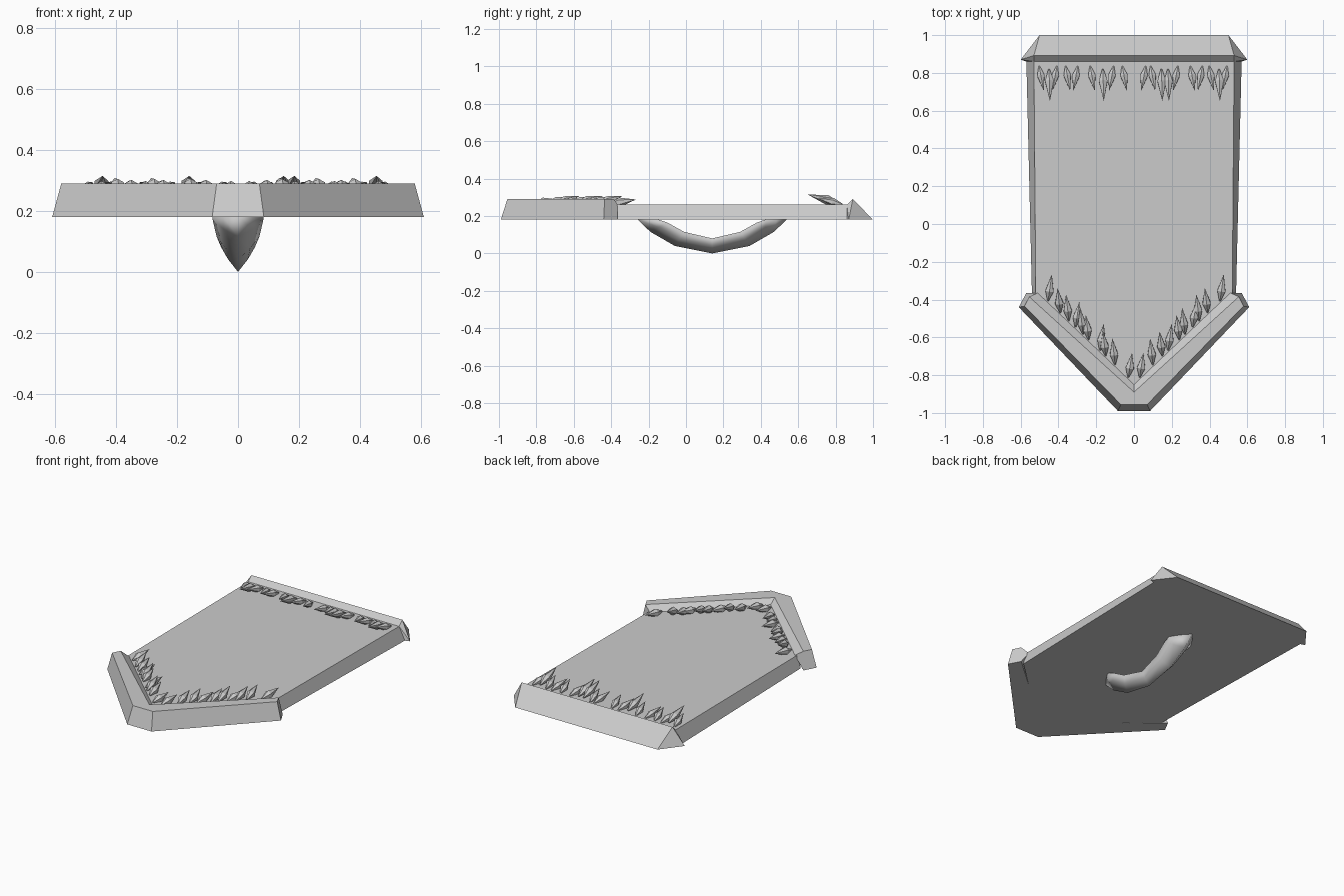
import bpy
import bmesh
from mathutils import Matrix, Vector

cube = bpy.data.objects.get("Cube")
if cube:
    bpy.data.objects.remove(cube, do_unlink=True)

grey = bpy.data.materials.new("plain grey")
grey.use_nodes = True
colour = (0.6, 0.6, 0.6, 1)
grey.diffuse_color = colour
grey.node_tree.nodes["Principled BSDF"].inputs["Base Color"].default_value = colour

BASE, DECK, TOP = 0.18, 0.26, 0.29


def finish(name, bm, smooth=False):
    bmesh.ops.remove_doubles(bm, verts=bm.verts, dist=0.0005)
    bmesh.ops.recalc_face_normals(bm, faces=bm.faces)
    for face in bm.faces:
        face.smooth = smooth
    mesh = bpy.data.meshes.new(name)
    bm.to_mesh(mesh)
    bm.free()
    mesh.materials.append(grey)
    obj = bpy.data.objects.new(name, mesh)
    bpy.context.collection.objects.link(obj)
    return obj


def loft(name, rings, smooth=False):
    """Skin a list of equal-length closed rings and cap both ends."""
    bm = bmesh.new()
    loops = [[bm.verts.new(p) for p in ring] for ring in rings]
    for a, b in zip(loops, loops[1:]):
        for i in range(len(a)):
            j = (i + 1) % len(a)
            bm.faces.new((a[i], a[j], b[j], b[i]))
    bm.faces.new(loops[0])
    bm.faces.new(loops[-1])
    return finish(name, bm, smooth)


def mirror(points):
    return [(-p[0], *p[1:]) for p in points]


# Pentagonal board with bevelled long sides
def outline(half, z):
    return [(x, y, z) for x, y in half + mirror(half[:2])[::-1]]


loft("board", [
    outline([(0.57, 0.87), (0.54, -0.38), (0, -0.88)], BASE),
    outline([(0.53, 0.87), (0.52, -0.38), (0, -0.87)], DECK),
])

# Raised V-shaped rim at the front
rim_end = [(0.61, -0.44, BASE), (0.58, -0.435, TOP), (0.555, -0.385, TOP),
           (0.51, -0.365, DECK), (0.57, -0.365, BASE)]
rim_corner = [(0.085, -0.99, BASE), (0.07, -0.955, TOP), (0, -0.89, TOP),
              (0, -0.85, DECK), (0, -0.86, BASE)]
loft("front_rim", [rim_end, rim_corner, mirror(rim_corner), mirror(rim_end)])

# Ridged bar across the back
bm = bmesh.new()
bar_end = [(0.5, 1, BASE), (0.6, 0.87, BASE), (0.57, 0.86, BASE),
           (0.53, 0.892, TOP), (0.53, 0.86, DECK)]
for p in bar_end + mirror(bar_end):
    bm.verts.new(p)
bmesh.ops.convex_hull(bm, input=bm.verts)
bmesh.ops.dissolve_limit(bm, angle_limit=0.01, verts=bm.verts, edges=bm.edges)
finish("back_bar", bm)

# Curved handle with a keeled section: reach, keel height, inner reach, inner height, half width
half_arc = [(0.4, 0.182, 0.29, 0.182, 0.085), (0.33, 0.115, 0.24, 0.165, 0.082),
            (0.2, 0.04, 0.15, 0.115, 0.07), (0, 0.0, 0, 0.08, 0.055)]


def handle_ring(side, reach, low, inner, high, w):
    mid_y, mid_z = (reach + inner) / 2, (low + high) / 2
    section = [(0, reach, low), (w * 0.58, mid_y, mid_z), (w, inner, high),
               (-w, inner, high), (-w * 0.58, mid_y, mid_z)]
    return [(x, 0.14 + side * y, z) for x, y, z in section]


loft("handle", [handle_ring(-1, *s) for s in half_arc]
     + [handle_ring(1, *s) for s in half_arc[-2::-1]], smooth=True)


# Leaf-shaped spikes: two six-sided cones joined at the widest ring
def add_spike(bm, root, tip, radius):
    root, tip = Vector(root), Vector(tip)
    axis = tip - root
    length = axis.length
    belly = length * 0.38
    place = Matrix.Translation(root) @ axis.to_track_quat("Z", "Y").to_matrix().to_4x4()
    for r1, r2, low, high in ((0.004, radius, 0, belly), (radius, 0, belly, length)):
        bmesh.ops.create_cone(
            bm, cap_ends=False, segments=6, radius1=r1, radius2=r2, depth=high - low,
            matrix=place @ Matrix.Translation((0, 0, (low + high) / 2)))


# Back row, pointing forward; every few spikes a longer one stands higher
short_back = [-0.49, -0.42, -0.35, -0.31, -0.22, -0.12, -0.05,
              0.05, 0.1, 0.22, 0.31, 0.35, 0.41, 0.48]
long_back = [-0.45, -0.165, 0.145, 0.18, 0.45]
bm = bmesh.new()
for i, x in enumerate(short_back):
    lean = 0.012 * (-1) ** i
    add_spike(bm, (x - lean, 0.835, 0.262), (x + lean, 0.705, 0.295), 0.022)
for x in long_back:
    add_spike(bm, (x, 0.82, 0.268), (x + 0.005, 0.65, 0.315), 0.026)
finish("back_spikes", bm)

# Front rows, following both arms of the rim
front = [0.03, 0.1, 0.15, 0.18, 0.24, 0.27, 0.31, 0.345, 0.39, 0.455]
bm = bmesh.new()
for side in (-1, 1):
    for i, x in enumerate(front):
        y = -0.84 + 0.95 * x
        lean = 0.02 if i % 3 == 0 else -0.015
        add_spike(bm, (side * x, y, 0.265),
                  (side * x + lean, y + 0.13 + 0.01 * (i % 2), 0.288 + 0.01 * (i % 3)), 0.025)
finish("front_spikes", bm)
